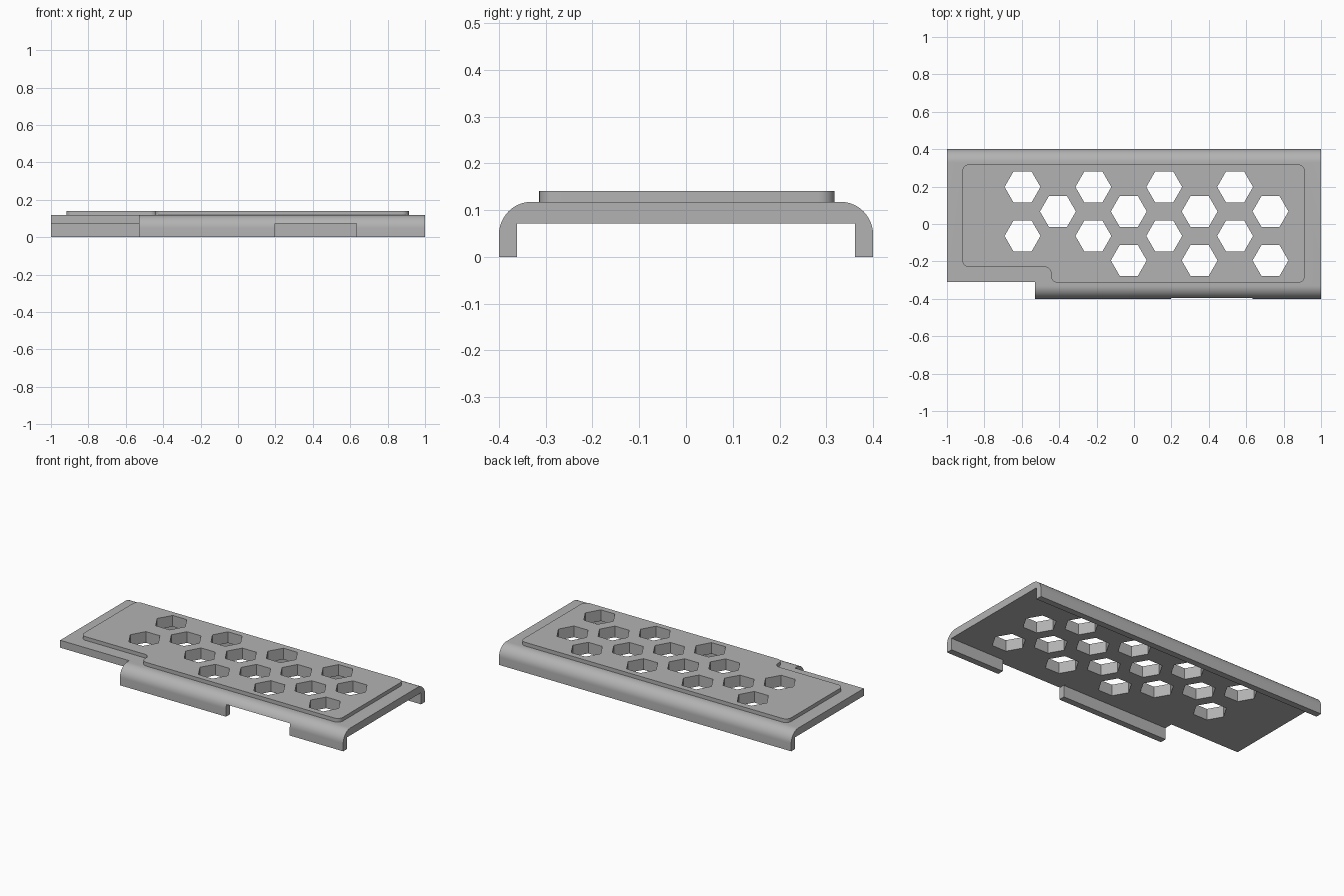
import bpy, bmesh
from math import pi, cos, sin, radians
from mathutils import Vector

if "Cube" in bpy.data.objects:
    bpy.data.objects.remove(bpy.data.objects["Cube"])

grey = bpy.data.materials.new("plain_grey")
grey.use_nodes = True
colour = (0.45, 0.45, 0.45, 1)
grey.diffuse_color = colour
grey.node_tree.nodes["Principled BSDF"].inputs["Base Color"].default_value = colour


def prism(name, outline, offset):
    """Extrude a closed outline of 3D points along an offset."""
    bm = bmesh.new()
    face = bm.faces.new([bm.verts.new(p) for p in outline])
    moved = bmesh.ops.extrude_face_region(bm, geom=[face])["geom"]
    bmesh.ops.translate(bm, vec=offset, verts=[v for v in moved if isinstance(v, bmesh.types.BMVert)])
    bmesh.ops.recalc_face_normals(bm, faces=bm.faces)
    mesh = bpy.data.meshes.new(name)
    bm.to_mesh(mesh)
    bm.free()
    mesh.materials.append(grey)
    obj = bpy.data.objects.new(name, mesh)
    bpy.context.collection.objects.link(obj)
    return obj


def box(name, x0, x1, y0, y1, z0, z1):
    return prism(name, [(x0, y0, z0), (x1, y0, z0), (x1, y1, z0), (x0, y1, z0)], (0, 0, z1 - z0))


def rounded(corners, radius, steps=6):
    """Round every right-angled corner of a 2D outline."""
    points = []
    for i, c in enumerate(corners):
        c = Vector(c)
        a = (Vector(corners[i - 1]) - c).normalized() * radius
        b = (Vector(corners[(i + 1) % len(corners)]) - c).normalized() * radius
        for k in range(steps + 1):
            t = pi / 2 * k / steps
            points.append(c + a * (1 - sin(t)) + b * (1 - cos(t)))
    return points


def combine(target, tool, operation):
    """Apply a boolean and discard the tool."""
    mod = target.modifiers.new(operation.lower(), "BOOLEAN")
    mod.operation, mod.solver, mod.object = operation, "EXACT", tool
    bpy.context.view_layer.update()
    depsgraph = bpy.context.evaluated_depsgraph_get()
    mesh = bpy.data.meshes.new_from_object(target.evaluated_get(depsgraph))
    target.modifiers.clear()
    target.data = mesh
    bpy.data.objects.remove(tool)


# Channel-shaped cover with rounded long edges
HALF, INNER, UNDER, TOP, BEND = 0.4, 0.361, 0.072, 0.118, 0.07
arc = [(HALF - BEND + BEND * cos(t), TOP - BEND + BEND * sin(t))
       for t in (pi / 2 * k / 12 for k in range(13))]
side = [(INNER, UNDER), (INNER, 0), (HALF, 0)] + arc
section = side + [(-y, z) for y, z in reversed(side)]
cover = prism("vented_cover", [(-1, y, z) for y, z in section], (2, 0, 0))

# Raised panel with a stepped corner
corners = [(-0.918, 0.318), (-0.918, -0.23), (-0.443, -0.23),
           (-0.443, -0.314), (0.913, -0.314), (0.913, 0.318)]
panel = prism("raised_panel", [(p.x, p.y, 0.1) for p in rounded(corners, 0.035)], (0, 0, 0.041))
combine(cover, panel, "UNION")

# Missing front corner and gap in the front wall
combine(cover, box("corner_cutter", -1.1, -0.528, -0.5, -0.31, -0.1, 0.3), "DIFFERENCE")
combine(cover, box("gap_cutter", 0.198, 0.634, -0.5, -0.35, -0.1, UNDER + 0.001), "DIFFERENCE")

# Honeycomb of hexagonal vents, leaving out the front right one
for column in range(8):
    for row in range(2):
        if (column, row) == (1, 1):
            continue
        x = -0.596 + 0.1894 * column
        y = 0.198 - 0.262 * row - 0.131 * (column % 2)
        ring = [(x + 0.096 * cos(k * pi / 3), y + 0.096 * sin(k * pi / 3), 0) for k in range(6)]
        combine(cover, prism("vent_cutter", ring, (0, 0, 0.3)), "DIFFERENCE")

bpy.ops.object.select_all(action="DESELECT")
cover.select_set(True)
bpy.context.view_layer.objects.active = cover
bpy.ops.object.shade_smooth_by_angle(angle=radians(30))
